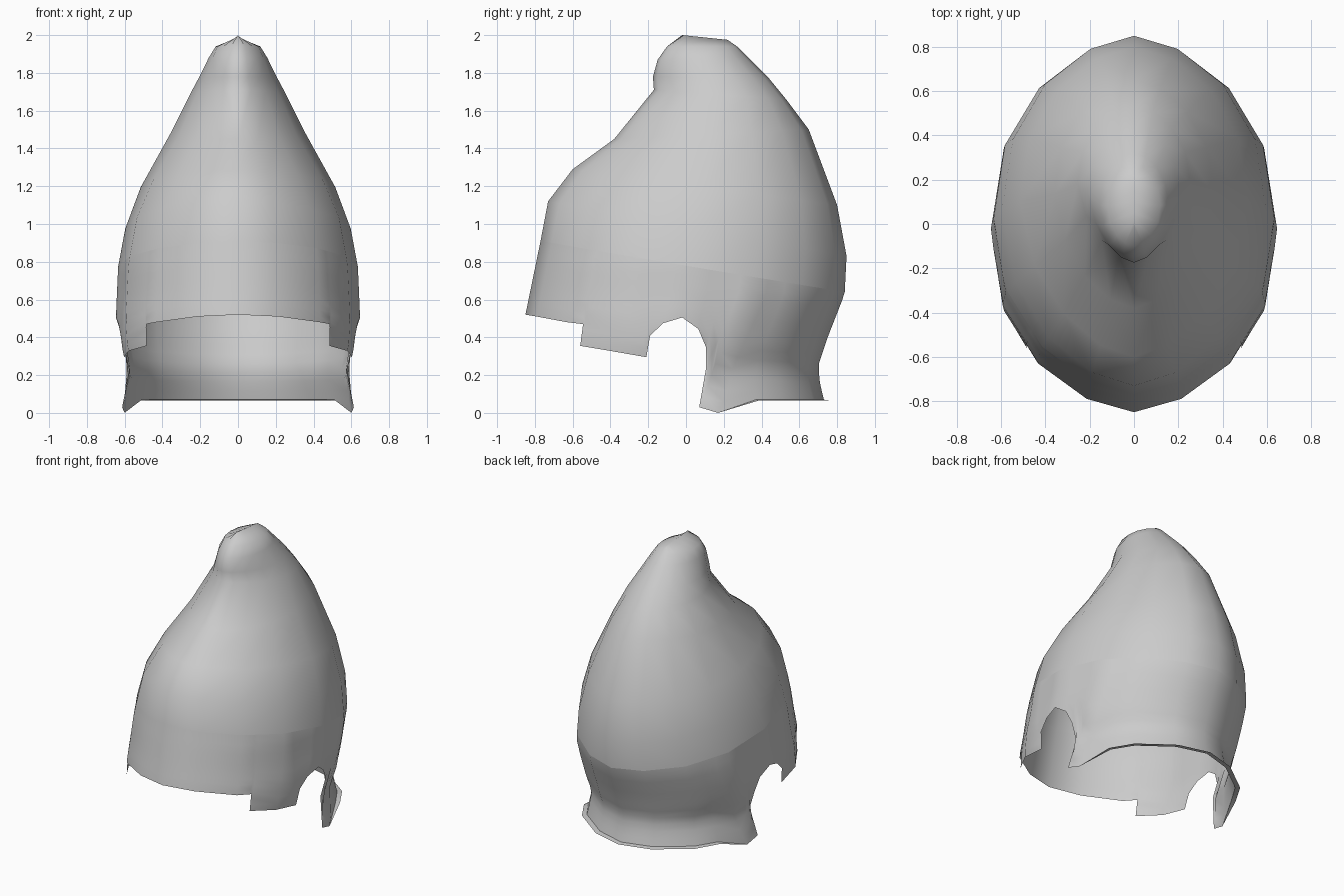
import bpy, bmesh, math

if "Cube" in bpy.data.objects:
    bpy.data.objects.remove(bpy.data.objects["Cube"])


def lerp_table(table, v):
    for (a, fa), (b, fb) in zip(table, table[1:]):
        if v <= b:
            t = max(0.0, (v - a) / (b - a))
            return fa + (fb - fa) * t
    return table[-1][1]


# sixteen-sided, slightly pointed cross-section: k runs 0 (front) to 8 (back)
COS = [1, .925, .725, .41, 0, -.41, -.725, -.925, -1]
SIN = [0, .33, .67, .915, 1, .915, .67, .33, 0]


def ring(k):
    i = min(7, int(k))
    f = k - i
    return (COS[i] * (1 - f) + COS[i + 1] * f, SIN[i] * (1 - f) + SIN[i + 1] * f)


# extents of the lower shell by height
FRONT = [(0, -.86), (.3, -.875), (.52, -.85), (.91, -.77)]
BACK = [(.07, .73), (.15, .71), (.25, .70), (.4, .75), (.63, .84), (.83, .85), (.91, .84)]
WIDTH = [(0, .64), (.07, .63), (.22, .602), (.35, .64), (.5, .648), (.78, .634), (.95, .605)]


def shell(k, z):
    c, s = ring(k)
    f, b = lerp_table(FRONT, z), lerp_table(BACK, z)
    return (lerp_table(WIDTH, z) * s, (f + b) / 2 - (b - f) / 2 * c, z)


def find_k(y, z):
    lo, hi = 0.0, 8.0
    for _ in range(40):
        m = (lo + hi) / 2
        if shell(m, z)[1] < y:
            lo = m
        else:
            hi = m
    return (lo + hi) / 2


def crease(k):
    """Point on the straight-sided tilted line where crown meets lower shell."""
    i = min(7, int(k))
    f = k - i
    a, b = (shell(n, .775 + .135 * ring(n)[0]) for n in (i, i + 1))
    return tuple(p * (1 - f) + q * f for p, q in zip(a, b))


def make_grid(name, rows, angle):
    """Skin rows of points on the right half and mirror them to the left."""
    bm = bmesh.new()
    for side in (1, -1):
        g = [[bm.verts.new((x * side, y, z)) for x, y, z in r] for r in rows]
        for r0, r1 in zip(g, g[1:]):
            for i in range(len(r0) - 1):
                bm.faces.new((r0[i], r0[i + 1], r1[i + 1], r1[i]))
    bmesh.ops.remove_doubles(bm, verts=bm.verts, dist=1e-4)
    bmesh.ops.dissolve_degenerate(bm, edges=bm.edges, dist=1e-5)
    bmesh.ops.recalc_face_normals(bm, faces=bm.faces)
    me = bpy.data.meshes.new(name)
    bm.to_mesh(me)
    bm.free()
    ob = bpy.data.objects.new(name, me)
    bpy.context.collection.objects.link(ob)
    bpy.ops.object.select_all(action='DESELECT')
    ob.select_set(True)
    bpy.context.view_layer.objects.active = ob
    bpy.ops.object.shade_smooth_by_angle(angle=math.radians(angle))
    return ob


# tall crown: tilted rings of front y, front z, back y, back z, half width, front pinch
crown = [
    (-.73, 1.12, .85, .83, .597, .05),
    (-.60, 1.29, .80, 1.10, .515, .12),
    (-.38, 1.45, .65, 1.50, .36, .12),
    (-.17, 1.71, .53, 1.66, .255, .2),
    (-.175, 1.78, .44, 1.77, .207, .2),
    (-.15, 1.87, .32, 1.89, .155, .1),
    (-.10, 1.94, .27, 1.94, .118, 0),
    (-.02, 2.0, .22, 1.975, 0, 0),
]
rows = [[crease(k) for k in range(9)]]
for fy, fz, by, bz, w, pinch in crown:
    row = []
    for k in range(9):
        c, s = ring(k)
        row.append((w * s * (1 - pinch * max(0, c)),
                    (fy + by) / 2 - (by - fy) / 2 * c,
                    (fz + bz) / 2 + (fz - bz) / 2 * c))
    rows.append(row)
make_grid("helmet_crown", rows, 100)

# lower shell: brow, cheek tab, ear notch and neck guard (y, z, start k at crease)
outline = [
    (-.85, .52, 0), (-.785, .51, 1), (-.62, .48, 2), (-.545, .47, 2.3),
    (-.56, .355, 2.4), (-.40, .328, 3), (-.21, .295, 3.25),
    (-.19, .41, 3.5), (-.12, .475, 3.75), (-.02, .505, 4),
    (.065, .445, 4.3), (.105, .35, 4.55), (.105, .23, 4.8),
    (.07, .03, 5), (.17, 0, 5.3), (.37, .07, 5.65),
    (.50, .07, 6), (.67, .07, 7), (.73, .07, 8),
]
columns = []
for y, z, kt in outline:
    kb = kt if kt in (0, 1, 2, 6, 7, 8) else find_k(y, z)
    top = crease(kt)
    columns.append([top] + [shell(kt + (kb - kt) * (j / 12) ** 2,
                                  top[2] + (z - top[2]) * j / 12)
                            for j in range(1, 13)])
make_grid("helmet_lower_shell", list(zip(*columns)), 120)

# narrow lip around the foot of the neck guard
inner = [c[-1] for c in columns[-5:]]
lip = [0, .045, .05, .05, .045]
outer = [(x * (1 + g), y * (1 + g), z - .004 * (g > 0))
         for (x, y, z), g in zip(inner, lip)]
make_grid("neck_guard_lip", [inner, outer], 40)
